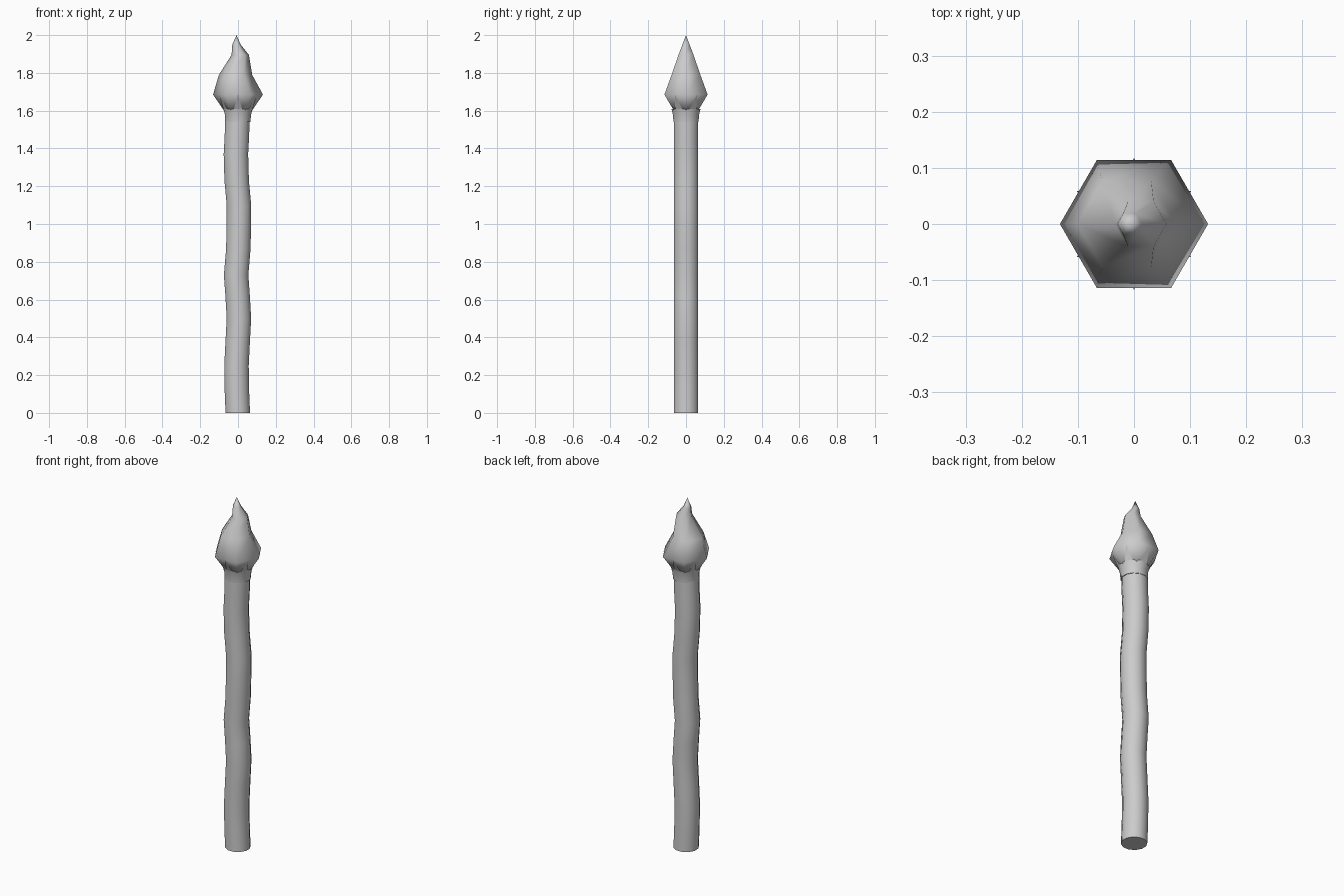
import bpy, bmesh
from math import sin, cos, pi, radians

if "Cube" in bpy.data.objects:
    bpy.data.objects.remove(bpy.data.objects["Cube"])


def lofted(name, sections, sides, start, angle, spikes=None):
    """Loft rings given as (z, centre_x, radius); optional spikes on alternate faces."""
    bm = bmesh.new()
    rings = []
    for z, cx, r in sections:
        if r == 0:
            rings.append([bm.verts.new((cx, 0, z))])
        else:
            rings.append([bm.verts.new((cx + r * cos(start + 2 * pi * i / sides),
                                        r * sin(start + 2 * pi * i / sides), z))
                          for i in range(sides)])
    for a, b in zip(rings, rings[1:]):
        for i in range(sides):
            j = (i + 1) % sides
            if len(b) == 1:
                bm.faces.new((a[i], a[j], b[0]))
            else:
                bm.faces.new((a[i], a[j], b[j], b[i]))
    bm.faces.new(rings[0][::-1])
    if len(rings[-1]) > 1:
        bm.faces.new(rings[-1])
    if spikes:
        z, r = spikes
        for k in range(6):
            a = radians(30 + 60 * k)
            tip = bm.verts.new((r * cos(a), r * sin(a), z))
            pair = sorted(rings[-1], key=lambda v: -(v.co.x * cos(a) + v.co.y * sin(a)))[:2]
            pair.sort(key=lambda v: v.co.y * cos(a) - v.co.x * sin(a))
            bm.faces.new((pair[0], pair[1], tip))
    bm.normal_update()
    me = bpy.data.meshes.new(name)
    bm.to_mesh(me)
    bm.free()
    ob = bpy.data.objects.new(name, me)
    bpy.context.collection.objects.link(ob)
    bpy.ops.object.select_all(action='DESELECT')
    ob.select_set(True)
    bpy.context.view_layer.objects.active = ob
    bpy.ops.object.shade_smooth_by_angle(angle=radians(angle))
    return ob


# wavy wooden shaft
R = 0.067
path = [(0, -0.001), (0.12, -0.006), (0.25, -0.008), (0.37, -0.002), (0.5, 0.005),
        (0.62, -0.002), (0.73, -0.010), (0.87, 0.002), (1.0, 0.004), (1.1, 0.005),
        (1.23, -0.007), (1.37, -0.011), (1.46, -0.006), (1.56, -0.003)]
lofted("shaft", [(z, x, R) for z, x in path], 12, radians(15), 40)

# flared collar with six upright points
lofted("collar", [(1.54, -0.001, 0.069), (1.575, 0, 0.071), (1.61, 0, 0.080)],
       12, radians(15), 40, spikes=(1.687, 0.118))

# six-sided flame head
flame = [(1.60, 0, 0.074), (1.685, 0, 0.132), (1.79, -0.013, 0.088),
         (1.895, 0.012, 0.046), (1.95, -0.008, 0.022), (2.0, -0.008, 0)]
lofted("flame", flame, 6, 0, 61)
